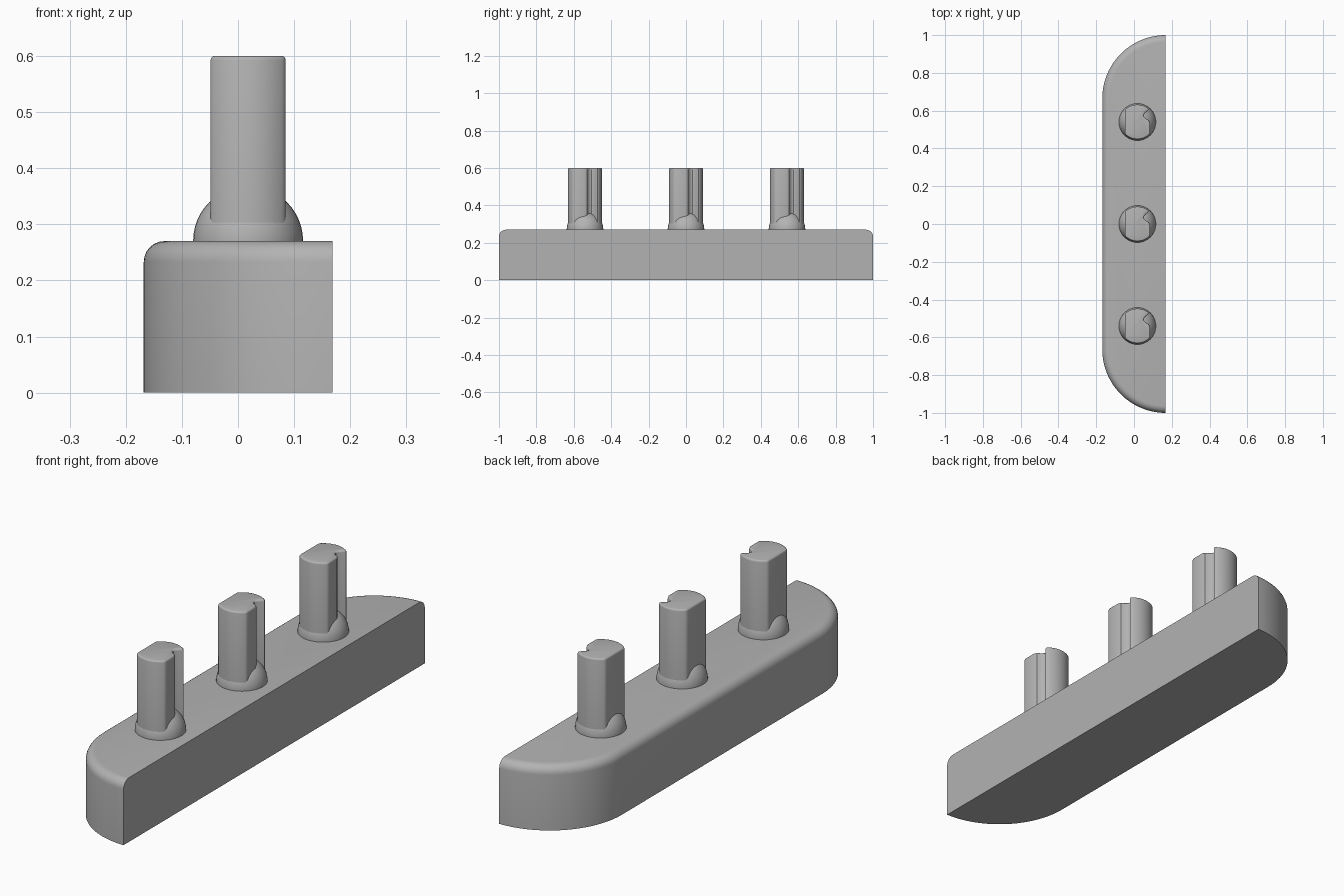
import bpy, bmesh
from math import cos, sin, radians

cube = bpy.data.objects.get("Cube")
if cube:
    bpy.data.objects.remove(cube, do_unlink=True)

grey = bpy.data.materials.new("plain grey")
grey.use_nodes = True
color = (0.45, 0.45, 0.45, 1)
grey.diffuse_color = color
grey.node_tree.nodes["Principled BSDF"].inputs["Base Color"].default_value = color

HALF_W, TOP, CORNER = 0.168, 0.27, 0.336
PIN_X, PIN_R, FLAT, DOME_R = 0.018, 0.092, 0.067, 0.098


def arc(cx, cy, r, start, end, steps):
    angles = [radians(start + (end - start) * i / steps) for i in range(steps + 1)]
    return [(cx + r * cos(a), cy + r * sin(a)) for a in angles]


def prism(outline, z0, z1):
    bm = bmesh.new()
    bottom = bm.faces.new([bm.verts.new((x, y, z0)) for x, y in outline])
    out = bmesh.ops.extrude_face_region(bm, geom=[bottom], use_keep_orig=True)
    for v in out["geom"]:
        if isinstance(v, bmesh.types.BMVert):
            v.co.z = z1
    bmesh.ops.recalc_face_normals(bm, faces=bm.faces)
    return bm


def bevel(bm, edges, width, segments):
    bmesh.ops.bevel(bm, geom=edges, offset=width, segments=segments,
                    profile=0.5, affect='EDGES', clamp_overlap=True)


def finish(bm, name, location=(0, 0, 0)):
    mesh = bpy.data.meshes.new(name)
    bm.to_mesh(mesh)
    bm.free()
    mesh.materials.append(grey)
    obj = bpy.data.objects.new(name, mesh)
    bpy.context.collection.objects.link(obj)
    obj.location = location
    bpy.ops.object.select_all(action='DESELECT')
    obj.select_set(True)
    bpy.context.view_layer.objects.active = obj
    bpy.ops.object.shade_smooth_by_angle(angle=radians(35))
    return obj


def top_edges(bm, z):
    return [e for e in bm.edges if all(abs(v.co.z - z) < 1e-5 for v in e.verts)]


# Base bar: one flat side, two large round corners, softened upper rim
outline = (arc(HALF_W, 1 - CORNER, CORNER, 90, 180, 24)
           + arc(HALF_W, CORNER - 1, CORNER, 180, 270, 24))
bm = prism(outline, 0, TOP)
rim = [e for e in top_edges(bm, TOP)
       if not all(v.co.x > HALF_W - 1e-4 for v in e.verts)]
bevel(bm, rim, 0.037, 6)
finish(bm, "base_bar")

# Pin section: round ends, flat sides and a keyway notch
notch = [(FLAT, -0.005), (0.060, 0.010), (0.045, 0.018), (0.036, 0.027),
         (0.034, 0.036), (0.038, 0.045), (0.048, 0.054), (0.060, 0.066)]
section = notch + arc(0, 0, PIN_R, 52, 136.7, 14) + arc(0, 0, PIN_R, 223.3, 316.7, 14)

for label, y in (("front", -0.54), ("middle", 0), ("back", 0.54)):
    # Half-round collar
    bm = bmesh.new()
    bmesh.ops.create_uvsphere(bm, u_segments=40, v_segments=24, radius=DOME_R)
    bmesh.ops.delete(bm, geom=[v for v in bm.verts if v.co.z < -0.02], context='VERTS')
    finish(bm, label + "_collar", (PIN_X, y, TOP))

    # Keyed pin with rounded corners and top rim
    bm = prism(section, 0.25, 0.60)
    corners = [e for e in bm.edges
               if abs(e.verts[0].co.z - e.verts[1].co.z) > 0.1
               and abs(e.verts[0].co.x) > FLAT - 0.001
               and abs(e.verts[0].co.y) > 0.05]
    bevel(bm, corners, 0.006, 3)
    bevel(bm, top_edges(bm, 0.60), 0.008, 3)
    finish(bm, label + "_pin", (PIN_X, y, 0))
